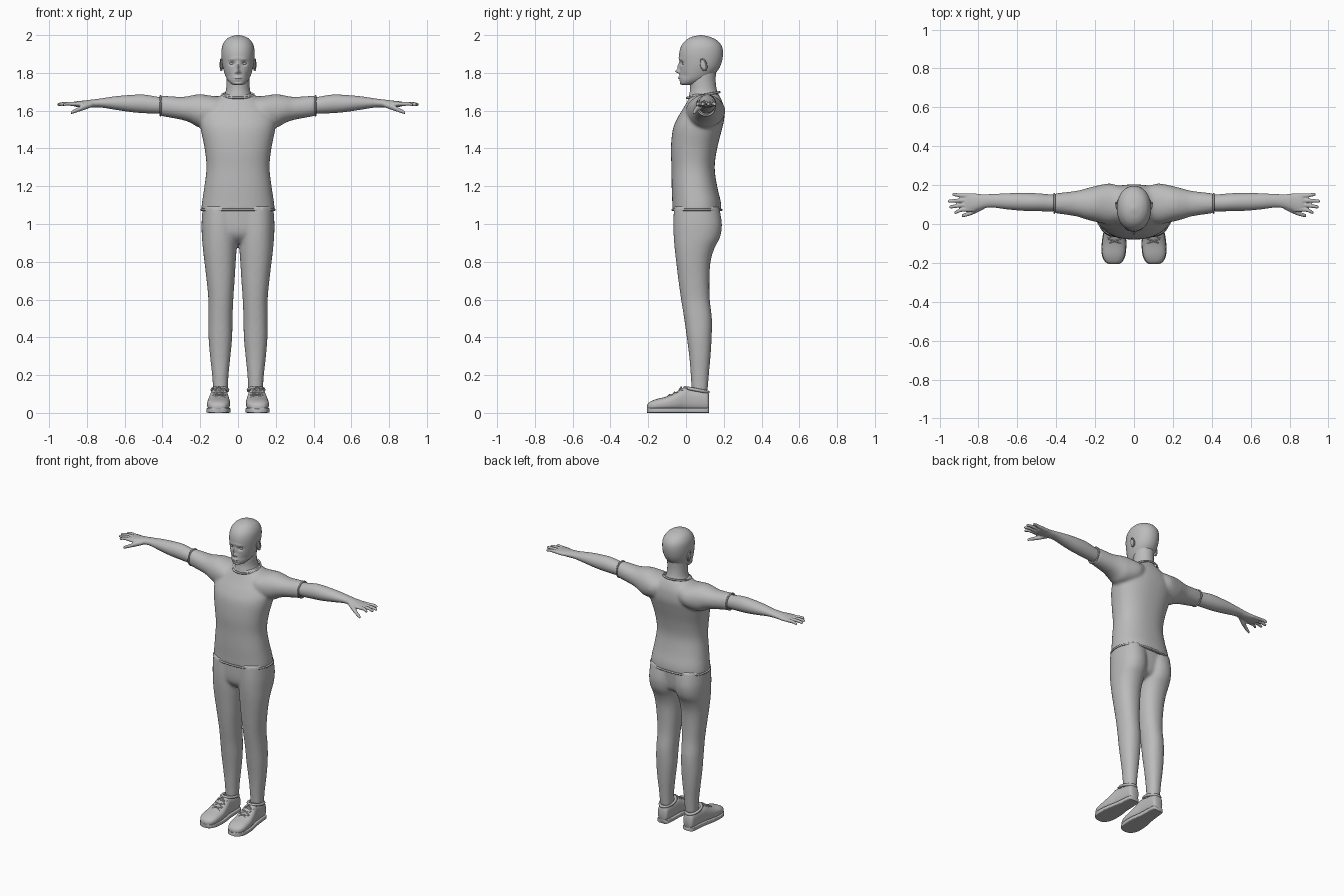
import bpy, bmesh
from math import sin, cos, pi, exp
from mathutils import Vector, Matrix

cube = bpy.data.objects.get("Cube")
if cube:
    bpy.data.objects.remove(cube, do_unlink=True)

grey = bpy.data.materials.new("matte grey")
grey.use_nodes = True
grey.diffuse_color = (0.5, 0.5, 0.5, 1)
grey.node_tree.nodes["Principled BSDF"].inputs["Base Color"].default_value = (0.5, 0.5, 0.5, 1)


def smooth_rows(rows, steps):
    """Catmull-Rom through the section rows."""
    rows = [Vector(r) for r in rows]
    out = []
    for i in range(len(rows) - 1):
        b, c = rows[i], rows[i + 1]
        a = rows[i - 1] if i else b
        d = rows[min(i + 2, len(rows) - 1)]
        for k in range(steps):
            t = k / steps
            out.append(b + (c - a) * (t / 2) + (a * 2 - b * 5 + c * 4 - d) * (t * t / 2)
                       + (b * 3 - a - c * 3 + d) * (t ** 3 / 2))
    return out + [rows[-1]]


def loft(bm, axis, rows, power=2.0, n=40, steps=5):
    """Skin rounded sections; a row is (position, low a, high a, low b, high b)."""
    order = {"x": (2, 0, 1), "y": (1, 2, 0), "z": (0, 1, 2)}[axis]
    order = {"x": (1, 2, 0), "y": (0, 2, 1), "z": (0, 1, 2)}[axis]
    rings = []
    for t, a0, a1, b0, b1 in smooth_rows(rows, steps):
        ring = []
        for k in range(n):
            c, s = cos(2 * pi * k / n), sin(2 * pi * k / n)
            u = abs(c) ** (2 / power) * (1 if c > 0 else -1)
            v = abs(s) ** (2 / power) * (1 if s > 0 else -1)
            co = [0, 0, 0]
            co[order[0]] = (a0 + a1) / 2 + u * (a1 - a0) / 2
            co[order[1]] = (b0 + b1) / 2 + v * (b1 - b0) / 2
            co[order[2]] = t
            ring.append(bm.verts.new(co))
        rings.append(ring)
    for lo, hi in zip(rings, rings[1:]):
        for k in range(n):
            bm.faces.new((lo[k], lo[(k + 1) % n], hi[(k + 1) % n], hi[k]))
    bm.faces.new(rings[0][::-1])
    bm.faces.new(rings[-1])


def upright(rows):
    """Rows (z, half width, front, back) for a body centred on x."""
    return [(z, -w, w, f, b) for z, w, f, b in rows]


def finish(name, bm, mirror=False, voxel=0, relax=0):
    bmesh.ops.recalc_face_normals(bm, faces=bm.faces)
    mesh = bpy.data.meshes.new(name)
    bm.to_mesh(mesh)
    bm.free()
    ob = bpy.data.objects.new(name, mesh)
    bpy.context.collection.objects.link(ob)
    if mirror:
        m = ob.modifiers.new("Mirror", "MIRROR")
        m.use_mirror_merge = False
    if voxel:
        m = ob.modifiers.new("Fuse", "REMESH")
        m.mode, m.voxel_size, m.use_smooth_shade = "VOXEL", voxel, True
        m = ob.modifiers.new("Relax", "SMOOTH")
        m.iterations = relax
    bpy.ops.object.select_all(action="DESELECT")
    ob.select_set(True)
    bpy.context.view_layer.objects.active = ob
    for m in list(ob.modifiers):
        bpy.ops.object.modifier_apply(modifier=m.name)
    ob.data.materials.clear()
    ob.data.materials.append(grey)
    bpy.ops.object.shade_smooth_by_angle(angle=0.9)
    return ob


def tube(bm, pts, r, closed=False, n=8):
    """Round cord along points."""
    pts = [Vector(p) for p in pts]
    rings = []
    for i, p in enumerate(pts):
        nxt = pts[(i + 1) % len(pts)] if closed else pts[min(i + 1, len(pts) - 1)]
        prv = pts[i - 1] if closed or i else p
        d = (nxt - prv).normalized()
        ref = Vector((0, 0, 1)) if abs(d.z) < 0.9 else Vector((0, 1, 0))
        u = d.cross(ref).normalized()
        v = d.cross(u)
        rings.append([bm.verts.new(p + (u * cos(2 * pi * k / n) + v * sin(2 * pi * k / n)) * r)
                      for k in range(n)])
    for a, b in zip(rings, rings[1:] + (rings[:1] if closed else [])):
        for k in range(n):
            bm.faces.new((a[k], a[(k + 1) % n], b[(k + 1) % n], b[k]))
    if not closed:
        bm.faces.new(rings[0])
        bm.faces.new(rings[-1])


def oval(fn, n=48):
    return [fn(cos(2 * pi * k / n), sin(2 * pi * k / n)) for k in range(n)]


def ball(bm, centre, size, turn=0):
    mat = Matrix.Translation(centre) @ Matrix.Rotation(turn, 4, "X") @ Matrix.Diagonal((*size, 1))
    bmesh.ops.create_uvsphere(bm, u_segments=20, v_segments=14, radius=1, matrix=mat)


# Shirt: trunk and both sleeves fused
bm = bmesh.new()
loft(bm, "z", upright([(1.07, .195, -.072, .188), (1.12, .19, -.073, .184), (1.2, .178, -.076, .165),
     (1.3, .167, -.077, .152), (1.4, .177, -.08, .165), (1.5, .197, -.07, .19), (1.56, .2, -.046, .203),
     (1.62, .17, -.01, .2), (1.66, .12, .012, .187), (1.69, .075, .025, .17)]), 2.3)
for s in (1, -1):
    rows = [(.05, .03, .185, 1.55, 1.68), (.12, .0, .208, 1.52, 1.677), (.2, .012, .195, 1.51, 1.687),
            (.25, .025, .182, 1.535, 1.68), (.3, .04, .17, 1.552, 1.673), (.41, .056, .157, 1.572, 1.68)]
    loft(bm, "x", [(s * r[0], *r[1:]) for r in rows], 2.1)
finish("shirt", bm, voxel=.009, relax=6)

# Ribbed edges of the shirt
bm = bmesh.new()
tube(bm, oval(lambda c, s: (.083 * c, .092 + .086 * s, 1.683 + .015 * s)), .006, True)
finish("collar", bm)
bm = bmesh.new()
tube(bm, oval(lambda c, s: (.194 * abs(c) ** .87 * (1 if c > 0 else -1),
     .058 + .13 * abs(s) ** .87 * (1 if s > 0 else -1), 1.075)), .006, True)
finish("shirt_hem", bm)
bm = bmesh.new()
tube(bm, oval(lambda c, s: (.41, .106 + .049 * c, 1.626 + .052 * s)), .005, True)
finish("sleeve_cuffs", bm, mirror=True)

# Trousers: hips and both legs fused
bm = bmesh.new()
loft(bm, "z", upright([(.9, .06, -.01, .08), (.93, .13, -.045, .145), (.98, .175, -.062, .165),
                       (1.1, .186, -.064, .175)]), 2.4)
leg = [(.11, .055, .131, .03, .114), (.2, .05, .137, .025, .121), (.3, .04, .148, .017, .13),
       (.4, .031, .156, .004, .136), (.5, .029, .157, -.01, .137), (.6, .025, .157, -.026, .126),
       (.7, .018, .166, -.04, .124), (.8, .012, .178, -.052, .13), (.87, .007, .186, -.06, .15),
       (.93, .003, .191, -.065, .18), (1, 0, .193, -.067, .19), (1.09, .0, .187, -.064, .176)]
for s in (1, -1):
    loft(bm, "z", [(z, s * a, s * b, f, k) for z, a, b, f, k in leg], 2.2)
finish("trousers", bm, voxel=.009, relax=5)

# Bare arms with hands
bm = bmesh.new()
loft(bm, "x", [(.37, .068, .147, 1.585, 1.665), (.43, .065, .152, 1.584, 1.674), (.5, .066, .158, 1.587, 1.685),
     (.57, .068, .16, 1.593, 1.683), (.65, .075, .158, 1.605, 1.676), (.73, .085, .154, 1.617, 1.664),
     (.78, .079, .153, 1.616, 1.658), (.83, .064, .158, 1.618, 1.652), (.866, .062, .158, 1.622, 1.648),
     (.875, .07, .15, 1.628, 1.642)])
for base, tip_x, tip in ((.074, .925, .06), (.097, .95, .088), (.121, .957, .118), (.146, .935, .152)):
    rows = [(x, y - r, y + r, z - r, z + r) for x, y, z, r in (
        (.82, base, 1.634, .011), (.88, base, 1.636, .011), ((.88 + tip_x) / 2, (base + tip) / 2, 1.637, .0095),
        (tip_x - .008, tip, 1.633, .0085), (tip_x, tip, 1.632, .004))]
    loft(bm, "x", rows, n=16)
loft(bm, "x", [(x, y - r, y + r, z - r, z + r) for x, y, z, r in (
    (.77, .092, 1.634, .014), (.81, .073, 1.621, .016), (.845, .055, 1.606, .012),
    (.878, .044, 1.592, .009), (.886, .042, 1.588, .004))], n=16)
finish("arms_and_hands", bm, mirror=True, voxel=.004, relax=2)

# Neck
bm = bmesh.new()
loft(bm, "z", upright([(1.65, .09, .01, .18), (1.685, .071, .017, .172), (1.715, .063, .022, .162),
                       (1.76, .061, .022, .157), (1.82, .062, .03, .16)]))
finish("neck", bm)

# Head, with the face pushed in and out by soft bumps (x, z, spread x, spread z, depth)
bm = bmesh.new()
loft(bm, "z", upright([(1.736, .022, -.022, .03), (1.745, .04, -.032, .07), (1.77, .06, -.034, .125),
     (1.81, .075, -.032, .166), (1.85, .084, -.034, .187), (1.9, .088, -.036, .196), (1.94, .084, -.026, .19),
     (1.97, .069, -.004, .167), (1.988, .047, .024, .134), (1.997, .022, .056, .1), (2, .004, .074, .084)]),
     2.1, n=96, steps=9)
bumps = [(0, 1.808, .009, .010, -.024), (0, 1.832, .007, .017, -.013), (0, 1.878, .03, .008, -.003),
         (0, 1.773, .018, .009, -.009), (0, 1.766, .02, .0025, .006), (0, 1.753, .02, .004, .004)]
for s in (1, -1):
    bumps += [(s * .032, 1.85, .013, .011, .013), (s * .033, 1.872, .018, .006, -.004),
              (s * .012, 1.802, .006, .006, -.007), (s * .05, 1.785, .014, .016, .005)]
for v in bm.verts:
    if v.co.y < .05:
        x, z = v.co.x, v.co.z
        v.co.y += sum(d * exp(-((x - a) / p) ** 2 - ((z - b) / q) ** 2) for a, b, p, q, d in bumps)
finish("head", bm)

# Eyes and ears
bm = bmesh.new()
ball(bm, (.032, -.008, 1.85), (.014, .013, .009))
finish("eyes", bm, mirror=True)
bm = bmesh.new()
ball(bm, (.086, .092, 1.842), (.008, .017, .031), .2)
tube(bm, oval(lambda c, s: (.09 + .003 * c, .093 + .015 * c - .006 * s, 1.843 + .03 * s), 24), .004, True)
finish("ears", bm, mirror=True)

# Shoes: upper, sole, ankle padding and laces
shoe = [(-.207, .085, .12, .02, .04), (-.195, .064, .145, .012, .056), (-.16, .047, .162, .01, .072),
        (-.1, .042, .163, .01, .088), (-.05, .046, .156, .01, .112), (-.01, .052, .147, .01, .135),
        (.03, .054, .141, .01, .13), (.08, .056, .136, .01, .125), (.112, .06, .131, .01, .115),
        (.122, .072, .12, .02, .09)]
bm = bmesh.new()
loft(bm, "y", shoe, 2.5)
finish("shoe_uppers", bm, mirror=True)
bm = bmesh.new()
loft(bm, "y", [(y, a - .003, b + .003, 0, .027) for y, a, b, lo, hi in shoe], 7)
finish("shoe_soles", bm, mirror=True)
bm = bmesh.new()
tube(bm, oval(lambda c, s: (.096 + .041 * c, .055 + .061 * s, .122 - .012 * s), 32), .009, True)
finish("shoe_ankle_padding", bm, mirror=True)
bm = bmesh.new()
for i in range(4):
    y, top = -.1 + .027 * i, .091 + .0125 * i
    for s in (1, -1):
        tube(bm, [(.1 + s * .034, y, top - .01), (.1, y + .012, top + .006),
                  (.1 - s * .034, y + .024, top + .002)], .0035)
tube(bm, [(.065, -.03, .1), (.08, -.035, .122), (.1, -.025, .136), (.122, -.036, .122), (.138, -.03, .098)], .004)
finish("shoe_laces", bm, mirror=True)
